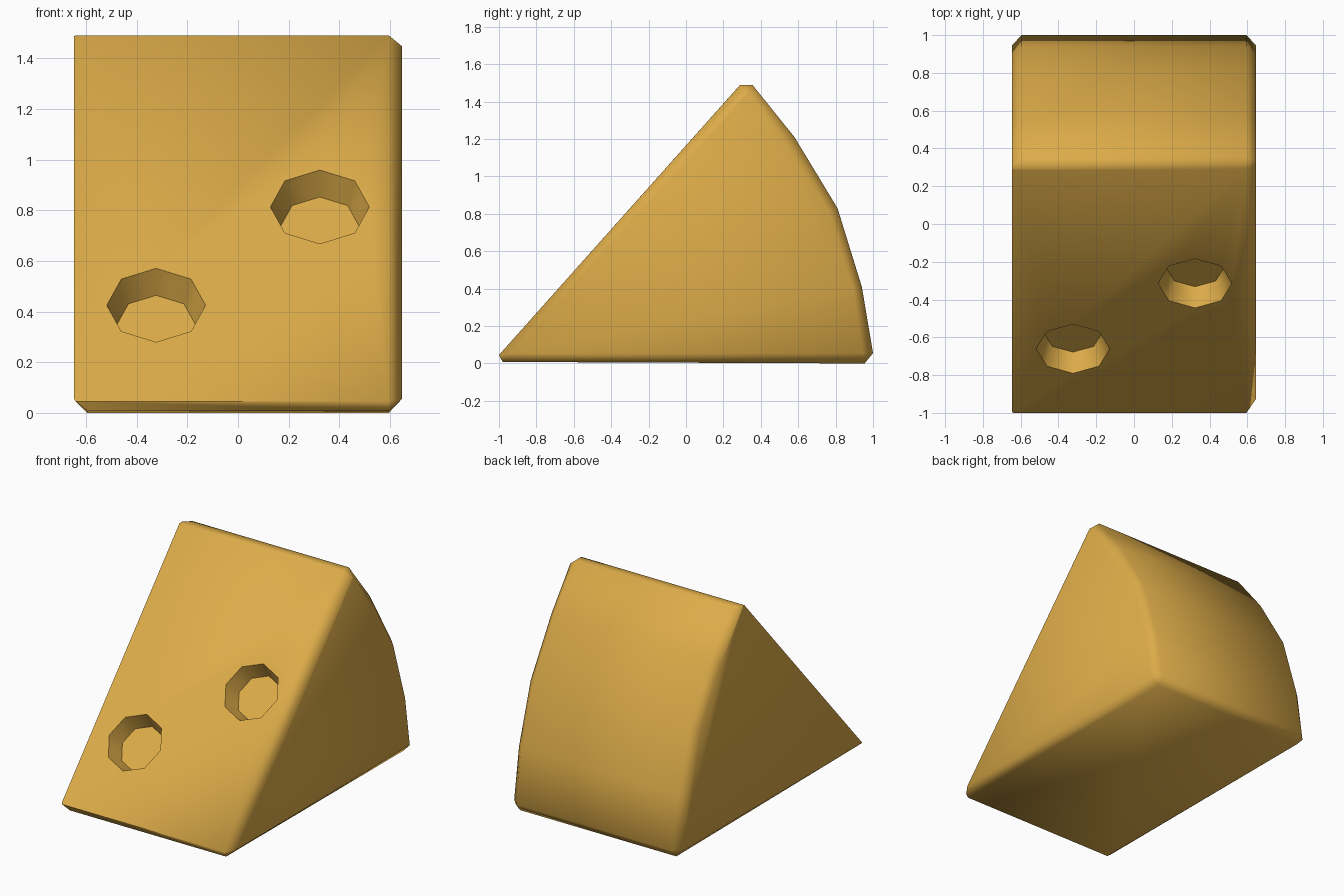
import bpy, bmesh, math
from mathutils import Matrix, Vector

if "Cube" in bpy.data.objects:
    bpy.data.objects.remove(bpy.data.objects["Cube"])

gold = bpy.data.materials.new("golden_yellow")
gold.diffuse_color = (0.72, 0.41, 0.066, 1)
gold.use_nodes = True
gold.node_tree.nodes["Principled BSDF"].inputs["Base Color"].default_value = gold.diffuse_color


def add_object(name, bm):
    mesh = bpy.data.meshes.new(name)
    bm.to_mesh(mesh)
    bm.free()
    mesh.materials.append(gold)
    obj = bpy.data.objects.new(name, mesh)
    bpy.context.collection.objects.link(obj)
    return obj


# Sloped brick: full (y, z) profile plus slightly smaller end profiles
profile = [(-0.98, 0.008), (-1, 0.045), (0.29, 1.49), (0.355, 1.49), (0.58, 1.21),
           (0.81, 0.83), (0.94, 0.41), (1, 0.055), (0.955, 0)]
back_curve = [(0.54, 1.18), (0.765, 0.81), (0.893, 0.40), (0.945, 0.055)]
right_end = [(-0.925, 0.055), (0.318, 1.447), (0.335, 1.447)] + back_curve
left_end = [(-0.991, 0.055), (0.287, 1.487), (0.315, 1.487)] + back_curve

bm = bmesh.new()
for x, pts in ((-0.64, [(-1, 0.045), (0.29, 1.49)]), (-0.595, profile),
               (0.595, profile), (-0.647, left_end), (0.647, right_end)):
    for y, z in pts:
        bm.verts.new((x, y, z))
res = bmesh.ops.convex_hull(bm, input=bm.verts[:])
loose = [v for v in bm.verts if not v.link_faces]
bmesh.ops.delete(bm, geom=loose, context='VERTS')
bmesh.ops.dissolve_limit(bm, angle_limit=math.radians(2), verts=bm.verts[:], edges=bm.edges[:])
bmesh.ops.recalc_face_normals(bm, faces=bm.faces[:])
brick = add_object("sloped_brick", bm)

# Two tapered octagonal sockets in the slope
slope = math.atan2(1.445, 1.29)
normal = Vector((0, -math.sin(slope), math.cos(slope)))
depth, rim, floor = 0.115, 0.195, 0.155
for i, (x, z) in enumerate(((-0.323, 0.425), (0.323, 0.813))):
    mouth = Vector((x, -1 + (z - 0.045) * 1.29 / 1.445, z))
    bm = bmesh.new()
    bmesh.ops.create_cone(
        bm, cap_ends=True, segments=8, radius1=floor, radius2=2 * rim - floor,
        depth=2 * depth,
        matrix=Matrix.Translation(mouth) @ Matrix.Rotation(slope, 4, 'X'))
    cutter = add_object(f"socket_cutter_{i}", bm)
    cutter.hide_render = True
    mod = brick.modifiers.new("socket", 'BOOLEAN')
    mod.operation = 'DIFFERENCE'
    mod.solver = 'EXACT'
    mod.object = cutter
    bpy.context.view_layer.objects.active = brick
    bpy.ops.object.modifier_apply(modifier=mod.name)
    bpy.data.objects.remove(cutter)

# Soft chamfers, crisp socket rims
bpy.ops.object.select_all(action='DESELECT')
brick.select_set(True)
bpy.context.view_layer.objects.active = brick
bpy.ops.object.shade_smooth_by_angle(angle=math.radians(58))
